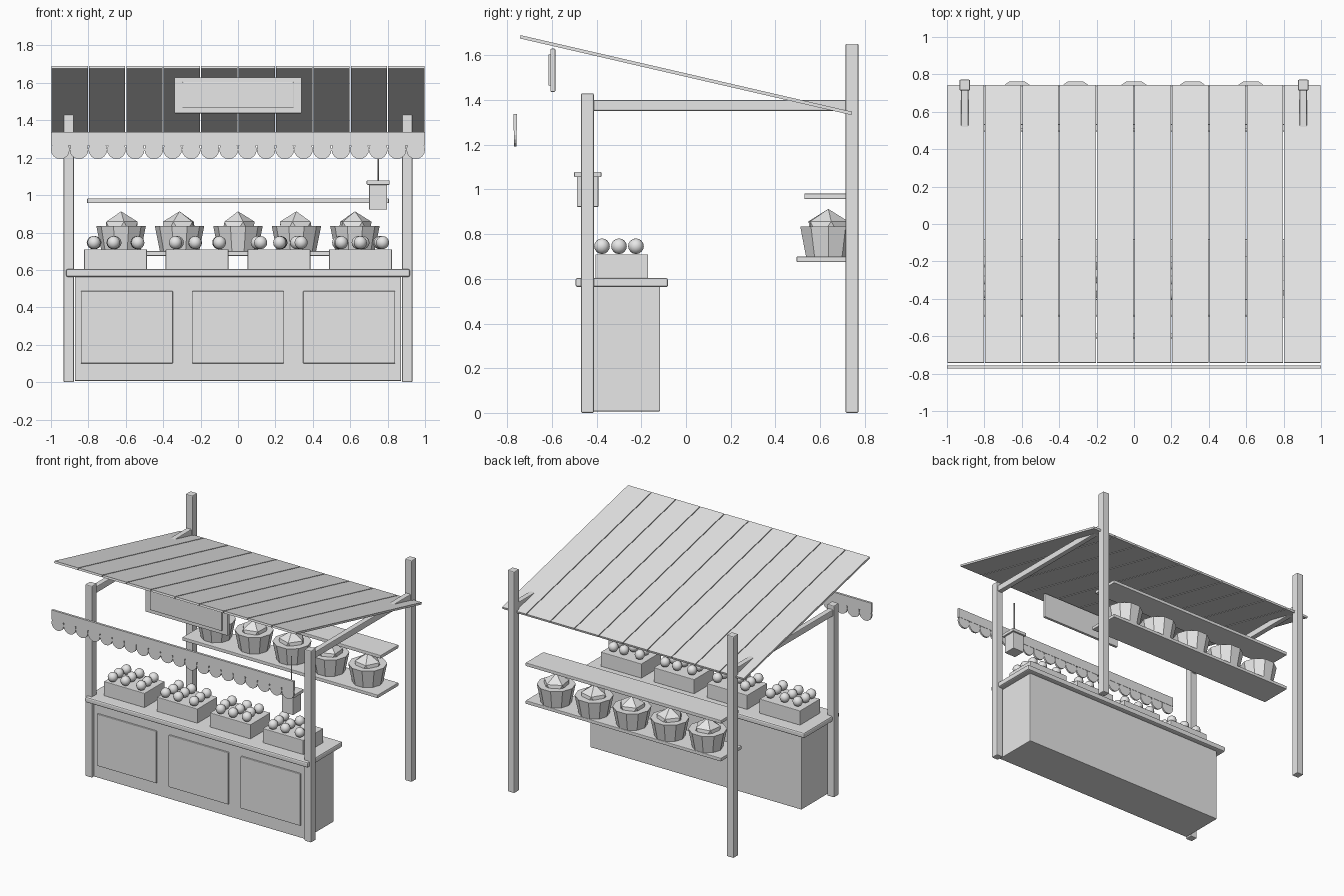
import bpy, bmesh, math, random
from mathutils import Matrix, Vector

random.seed(4)
if "Cube" in bpy.data.objects:
    bpy.data.objects.remove(bpy.data.objects["Cube"])

# One pale grey material for the whole stall
grey = bpy.data.materials.new("pale_grey")
grey.use_nodes = True
GREY = (0.8, 0.8, 0.8, 1)
grey.diffuse_color = GREY
grey.node_tree.nodes["Principled BSDF"].inputs["Base Color"].default_value = GREY


def finish(name, bm, bevel=0, smooth=False):
    """Turn a bmesh into a named object with the shared material."""
    mesh = bpy.data.meshes.new(name)
    bm.to_mesh(mesh)
    bm.free()
    mesh.materials.append(grey)
    for face in mesh.polygons:
        face.use_smooth = smooth
    obj = bpy.data.objects.new(name, mesh)
    bpy.context.collection.objects.link(obj)
    if bevel:
        mod = obj.modifiers.new("soft_edges", "BEVEL")
        mod.width = bevel
        mod.segments = 2
    return obj


def box(name, x, y, z, bevel=0):
    """Box from (low, high) pairs on each axis."""
    bm = bmesh.new()
    size = [b - a for a, b in (x, y, z)]
    mid = [(a + b) / 2 for a, b in (x, y, z)]
    bmesh.ops.create_cube(bm, size=1, matrix=Matrix.Translation(mid) @ Matrix.Diagonal((*size, 1)))
    return finish(name, bm, bevel)


def around(centre, width):
    return (centre - width / 2, centre + width / 2)


def cylinder(bm, matrix, sides, low, high, depth):
    bmesh.ops.create_cone(bm, cap_ends=True, segments=sides, radius1=low,
                          radius2=high, depth=depth, matrix=matrix)


# Posts and the side beams joining them
for side, sign in (("left", 1), ("right", -1)):
    post_x = around(sign * 0.905, 0.056)
    box(f"front_post_{side}", post_x, (-0.47, -0.412), (0, 1.43), 0.006)
    box(f"back_post_{side}", post_x, (0.714, 0.772), (0, 1.652), 0.006)
    box(f"side_beam_{side}", around(sign * 0.905, 0.04), (-0.42, 0.725), (1.352, 1.4), 0.005)

# Counter with raised front panels
box("counter_body", (-0.872, 0.872), (-0.456, -0.116), (0.006, 0.57), 0.005)
box("counter_top", (-0.92, 0.92), (-0.495, -0.08), (0.563, 0.604), 0.01)
for i in (-1, 0, 1):
    box(f"counter_panel_{i + 2}", around(i * 0.594, 0.492), (-0.468, -0.45), (0.1, 0.487), 0.004)

# Crates filled with round fruit
for n, crate_x in enumerate((-0.655, -0.219, 0.219, 0.655), 1):
    box(f"crate_{n}", around(crate_x, 0.335), (-0.405, -0.17), (0.602, 0.71), 0.003)
    bm = bmesh.new()
    for col in (-1, 0, 1):
        for row in (-1, 0, 1):
            spot = Vector((crate_x + col * 0.107 + random.uniform(-0.015, 0.015),
                           -0.3 + row * 0.076, 0.746))
            bmesh.ops.create_uvsphere(bm, u_segments=12, v_segments=8, radius=0.035,
                                      matrix=Matrix.Translation(spot))
    finish(f"crate_fruit_{n}", bm, smooth=True)

# Back shelves
box("upper_shelf", (-0.807, 0.807), (0.53, 0.74), (0.957, 0.982), 0.004)
box("lower_shelf", (-0.807, 0.807), (0.495, 0.74), (0.675, 0.7), 0.004)

# Faceted baskets heaped with produce
for i in range(-2, 3):
    place = Matrix.Translation((i * 0.3125, 0.637, 0))
    bm = bmesh.new()
    turn = Matrix.Rotation(math.pi / 2, 4, "Z")
    cylinder(bm, place @ Matrix.Translation((0, 0, 0.767)) @ turn, 10, 0.105, 0.132, 0.134)
    finish(f"basket_{i + 3}", bm)
    bm = bmesh.new()
    spin = Matrix.Rotation(i * 0.7, 4, "Z")
    bmesh.ops.create_icosphere(bm, subdivisions=1, radius=0.1,
                               matrix=place @ Matrix.Translation((0, 0, 0.813)) @ spin)
    finish(f"basket_produce_{i + 3}", bm)

# Sloping plank roof
slope = Matrix.Translation((0, 0, 1.512)) @ Matrix.Rotation(-0.227, 4, "X")
for i in range(10):
    bm = bmesh.new()
    size = Matrix.Diagonal((0.194, 1.523, 0.015, 1))
    bmesh.ops.create_cube(bm, size=1, matrix=slope @ Matrix.Translation((i * 0.2 - 0.9, 0, 0)) @ size)
    finish(f"roof_plank_{i + 1}", bm)

# Front valance: straight board with a scalloped lower edge
box("valance_board", (-1, 1), (-0.773, -0.756), (1.265, 1.337))
bm = bmesh.new()
for i in range(20):
    disc = Matrix.Translation((i * 0.1 - 0.95, -0.7645, 1.243)) @ Matrix.Rotation(math.pi / 2, 4, "X")
    cylinder(bm, disc, 16, 0.05, 0.05, 0.013)
finish("valance_scallops", bm)

# Blank hanging sign
box("sign_board", (-0.34, 0.34), (-0.607, -0.585), (1.437, 1.63), 0.004)
box("sign_face", (-0.297, 0.297), (-0.616, -0.6), (1.465, 1.604), 0.002)

# Hanging lantern
box("lantern_body", around(0.749, 0.096), around(-0.44, 0.096), (0.922, 1.06), 0.004)
box("lantern_cap", around(0.749, 0.122), around(-0.44, 0.122), (1.055, 1.079), 0.004)
bm = bmesh.new()
cylinder(bm, Matrix.Translation((0.749, -0.44, 1.2)), 8, 0.004, 0.004, 0.26)
finish("lantern_cord", bm, smooth=True)
